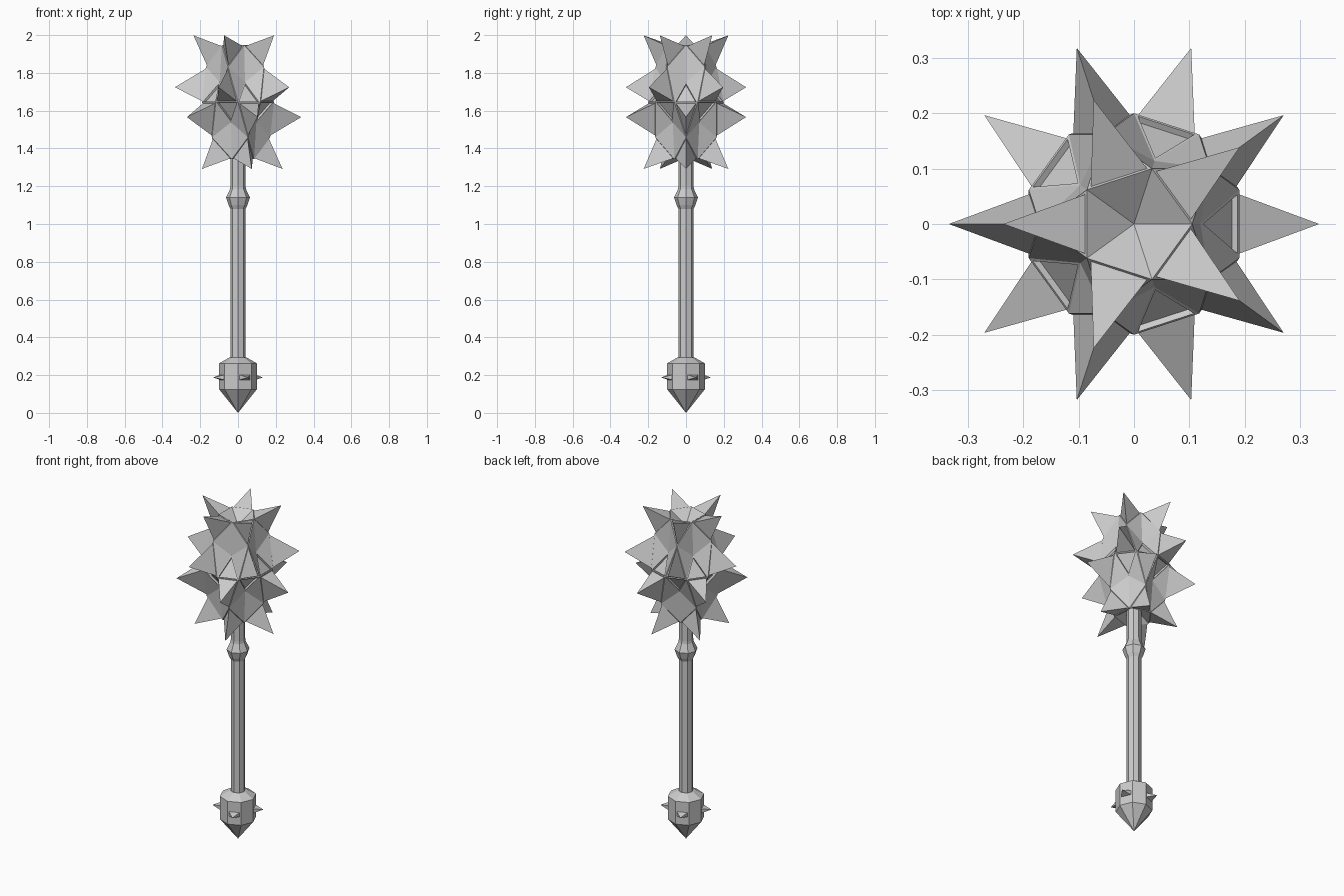
import bpy, bmesh, math
from mathutils import Vector, Matrix

cube = bpy.data.objects.get("Cube")
if cube:
    bpy.data.objects.remove(cube, do_unlink=True)

# Single flat colour
steel = bpy.data.materials.new("grey_steel")
steel.use_nodes = True
GREY = (0.6, 0.6, 0.6, 1)
steel.diffuse_color = GREY
steel.node_tree.nodes["Principled BSDF"].inputs["Base Color"].default_value = GREY


def make_object(name, bm):
    bmesh.ops.recalc_face_normals(bm, faces=bm.faces[:])
    mesh = bpy.data.meshes.new(name)
    bm.to_mesh(mesh)
    bm.free()
    mesh.materials.append(steel)
    obj = bpy.data.objects.new(name, mesh)
    bpy.context.collection.objects.link(obj)
    return obj


def lathe(name, profile, sides=8):
    """Faceted solid from (radius, height) pairs; zero radius closes to a point."""
    bm = bmesh.new()
    pts = [bm.verts.new((r, 0, z)) for r, z in profile]
    edges = [bm.edges.new(pair) for pair in zip(pts, pts[1:])]
    bmesh.ops.spin(bm, geom=pts + edges, cent=(0, 0, 0), axis=(0, 0, 1),
                   angle=math.tau, steps=sides, use_duplicate=False)
    bmesh.ops.remove_doubles(bm, verts=bm.verts[:], dist=1e-4)
    return make_object(name, bm)


# Handle with a raised collar below the head
lathe("handle", [(0, 0.25), (0.04, 0.25), (0.04, 1.08), (0.05, 1.10),
                 (0.063, 1.14), (0.042, 1.185), (0.04, 1.2), (0.04, 1.45), (0, 1.45)])

# Pommel tapering to a point
lathe("pommel", [(0, 0), (0.1, 0.125), (0.1, 0.262), (0.048, 0.292), (0, 0.292)])

# Four small studs on alternate pommel faces
bm = bmesh.new()
for i in range(4):
    turn = Matrix.Rotation(math.radians(22.5 + 90 * i), 3, 'Z')
    base = [bm.verts.new(turn @ Vector((0.091, y, 0.188 + z)))
            for y, z in ((-0.03, -0.013), (0.03, -0.013), (0.03, 0.013), (-0.03, 0.013))]
    tip = bm.verts.new(turn @ Vector((0.142, 0, 0.188)))
    bm.faces.new(base)
    for a, b in zip(base, base[1:] + base[:1]):
        bm.faces.new((a, b, tip))
make_object("pommel_studs", bm)

# Head: stretched ball whose five-sided panels sink in the middle
bm = bmesh.new()
bmesh.ops.create_icosphere(bm, subdivisions=2, radius=1)
hubs = {v for v in bm.verts if len(v.link_edges) == 5}
spike_faces = [f for f in bm.faces if not hubs & set(f.verts)]
pocket_faces = [f for f in bm.faces if hubs & set(f.verts)
                and sum(abs(v.co.z) < 0.01 for v in f.verts) == 2]
for v in hubs:
    v.co *= 0.67
for v in bm.verts:
    v.co = Vector((v.co.x * 0.2, v.co.y * 0.2, v.co.z * 0.355 + 1.645))
bm.normal_update()

# Narrow rims, then shallow pockets beside the equator and long spikes
bmesh.ops.inset_individual(bm, faces=spike_faces + pocket_faces, thickness=0.01)
bmesh.ops.inset_individual(bm, faces=pocket_faces, thickness=0.001, depth=-0.012)
bm.normal_update()
bmesh.ops.poke(bm, faces=spike_faces, offset=0.152, center_mode='MEAN')
make_object("spiked_head", bm)
